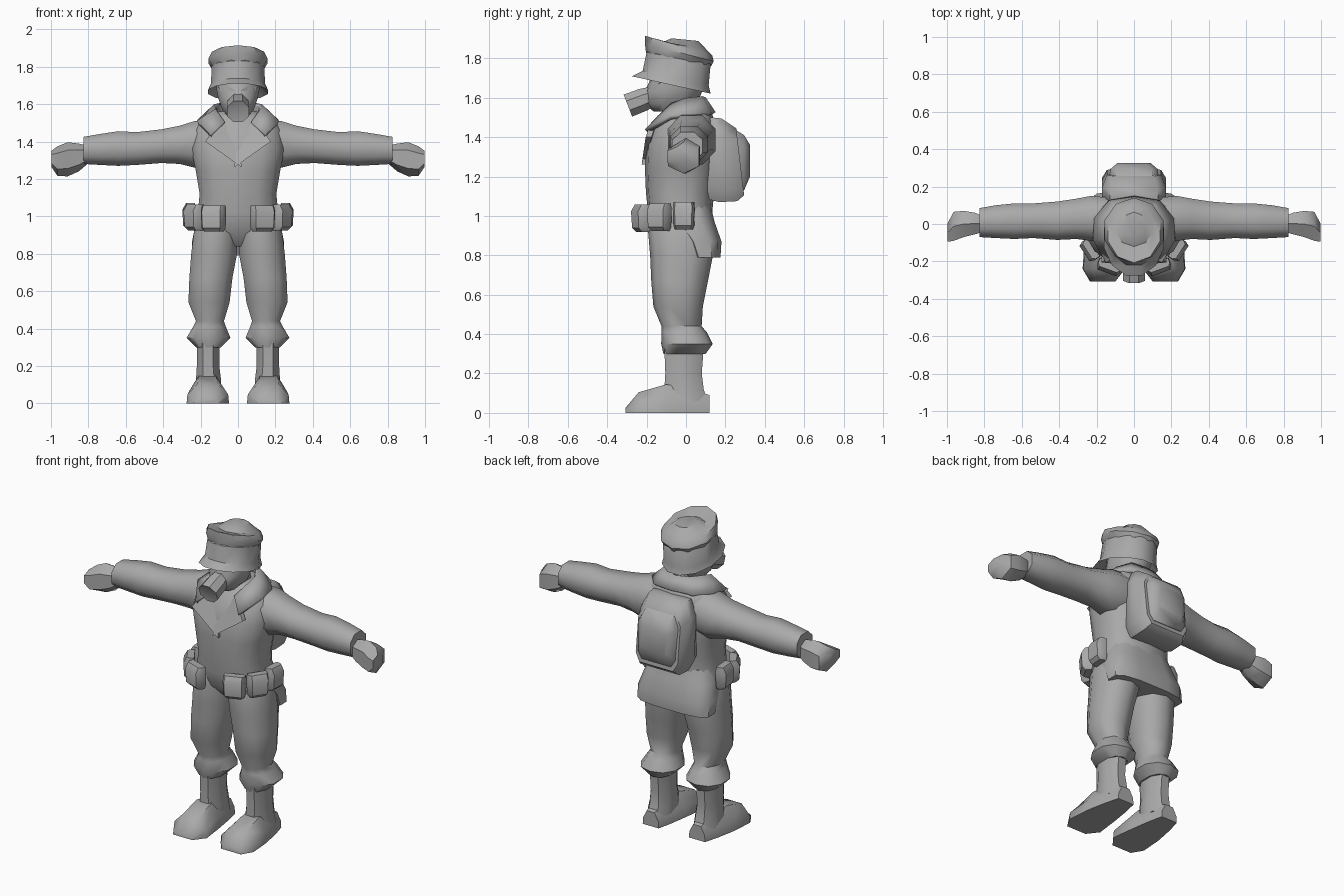
import bpy, bmesh, math
from mathutils import Vector, Matrix

grey = bpy.data.materials.new("plain grey")
grey.diffuse_color = (0.4, 0.4, 0.4, 1)


def finish(name, bm, angle=45):
    bmesh.ops.recalc_face_normals(bm, faces=bm.faces)
    me = bpy.data.meshes.new(name)
    bm.to_mesh(me)
    bm.free()
    me.materials.append(grey)
    ob = bpy.data.objects.new(name, me)
    bpy.context.collection.objects.link(ob)
    bpy.ops.object.select_all(action='DESELECT')
    bpy.context.view_layer.objects.active = ob
    ob.select_set(True)
    bpy.ops.object.shade_smooth_by_angle(angle=math.radians(angle))
    return ob


def skin(name, loops, angle=45, caps=(True, True)):
    """Join closed loops of points into a tube."""
    bm = bmesh.new()
    rows = [[bm.verts.new(p) for p in lp] for lp in loops]
    n = len(rows[0])
    for a, b in zip(rows, rows[1:]):
        for i in range(n):
            j = (i + 1) % n
            bm.faces.new((a[i], a[j], b[j], b[i]))
    if caps[0]:
        bm.faces.new(rows[0])
    if caps[1]:
        bm.faces.new(rows[-1])
    return finish(name, bm, angle)


def oval(n, power=1.0):
    """Unit ring; power under 1 makes it boxier."""
    for i in range(n):
        t = math.tau * (i + 0.5) / n
        c, s = math.cos(t), math.sin(t)
        k = math.cos(math.pi / n)
        yield (math.copysign(abs(c / k) ** power, c), math.copysign(abs(s / k) ** power, s))


def tower(name, rings, n=10, side=1, power=0.9, angle=45):
    """Rings: z, x low, x high, y low, y high, optional forward tilt."""
    loops = []
    for z, x0, x1, y0, y1, *tilt in rings:
        cx, cy, rx, ry = (x0 + x1) / 2, (y0 + y1) / 2, (x1 - x0) / 2, (y1 - y0) / 2
        k = tilt[0] if tilt else 0
        loops.append([(side * (cx + rx * u), cy + ry * v, z - k * ry * v) for u, v in oval(n, power)])
    return skin(name, loops, angle)


def limb(name, rings, n=8, side=1):
    """Rings: x, y low, y high, z low, z high."""
    loops = [[(side * x, (y0 + y1) / 2 + (y1 - y0) / 2 * u, (z0 + z1) / 2 + (z1 - z0) / 2 * v)
              for u, v in oval(n, 0.9)] for x, y0, y1, z0, z1 in rings]
    return skin(name, loops, 50)


def plate(name, pts, depth, side=1):
    """Flat panel given thickness along y."""
    front = [(side * x, y, z) for x, y, z in pts]
    back = [(x, y + depth, z) for x, y, z in front]
    return skin(name, [front, back], 30)


# Coat body and rear skirt
tower("coat", [
    (0.84, -0.17, 0.17, -0.10, 0.13), (0.92, -0.22, 0.22, -0.175, 0.14),
    (1.02, -0.215, 0.215, -0.19, 0.13), (1.12, -0.205, 0.205, -0.20, 0.14),
    (1.24, -0.225, 0.225, -0.205, 0.15), (1.36, -0.25, 0.25, -0.20, 0.15),
    (1.46, -0.235, 0.235, -0.16, 0.145), (1.52, -0.19, 0.19, -0.12, 0.13),
    (1.56, -0.10, 0.10, -0.09, 0.10)], n=14, power=0.8)
tower("coat_skirt", [
    (0.79, -0.245, 0.245, 0.02, 0.175), (0.87, -0.245, 0.245, -0.02, 0.18),
    (0.97, -0.225, 0.225, -0.10, 0.145), (1.05, -0.19, 0.19, -0.10, 0.125)], n=12, power=0.65)

for s, tag in ((1, "left"), (-1, "right")):
    # Trousers with bloused cuff
    tower("trouser_" + tag, [
        (1.00, 0.005, 0.20, -0.17, 0.12), (0.92, 0.002, 0.235, -0.185, 0.135),
        (0.80, 0.005, 0.25, -0.175, 0.13), (0.67, 0.03, 0.26, -0.17, 0.105),
        (0.54, 0.045, 0.265, -0.16, 0.08), (0.44, 0.075, 0.225, -0.12, 0.075),
        (0.41, 0.065, 0.24, -0.12, 0.10), (0.35, 0.04, 0.275, -0.12, 0.13),
        (0.30, 0.09, 0.225, -0.11, 0.095)], n=10, side=s)
    # Boot shaft and foot
    tower("boot_shaft_" + tag, [
        (0.33, 0.10, 0.22, -0.11, 0.09), (0.20, 0.10, 0.22, -0.105, 0.08),
        (0.12, 0.09, 0.225, -0.11, 0.09), (0.06, 0.09, 0.23, -0.11, 0.11)], n=8, side=s)
    foot = [(0.12, 0.105, 0.215, 0.09), (0.03, 0.085, 0.24, 0.12), (-0.10, 0.065, 0.265, 0.145),
            (-0.24, 0.048, 0.275, 0.105), (-0.308, 0.10, 0.235, 0.025)]
    skin("foot_" + tag, [[(s * (a + (b - a) * u), y, h * v) for u, v in
         ((0, 0), (1, 0), (0.98, 0.45), (0.74, 1), (0.26, 1), (0.02, 0.45))]
         for y, a, b, h in foot], 50)
    # Sleeve and mitten hand
    limb("sleeve_" + tag, [
        (0.12, -0.10, 0.14, 1.26, 1.52), (0.23, -0.09, 0.15, 1.26, 1.51),
        (0.31, -0.08, 0.135, 1.28, 1.485), (0.41, -0.085, 0.12, 1.285, 1.465),
        (0.54, -0.075, 0.11, 1.275, 1.45), (0.64, -0.08, 0.11, 1.27, 1.455),
        (0.74, -0.075, 0.10, 1.275, 1.44), (0.825, -0.07, 0.085, 1.28, 1.425)], side=s)
    limb("hand_" + tag, [
        (0.80, -0.04, 0.04, 1.29, 1.37), (0.85, -0.055, 0.06, 1.25, 1.38),
        (0.91, -0.07, 0.07, 1.225, 1.385), (0.965, -0.09, 0.065, 1.225, 1.365),
        (0.998, -0.095, 0.0, 1.27, 1.345)], n=6, side=s)
    # Belt pouches wrapped round the hip
    for i, (x, y, turn, w) in enumerate(((0.125, -0.205, -0.35, 0.065), (0.215, -0.125, -1.0, 0.06),
                                         (0.235, -0.01, -1.5, 0.055))):
        rot = Matrix.Rotation(-turn, 4, 'Z')
        loops = []
        for z, k, d in ((0.925, 0.8, 0.035), (0.945, 0.95, 0.055), (1.03, 1.0, 0.06), (1.065, 0.95, 0.04)):
            ring = []
            for u, v in ((-1, 0.05), (-1, -0.6), (-0.8, -1), (0.8, -1), (1, -0.6), (1, 0.05)):
                p = rot @ Vector((w * k * u, d * v, 0)) + Vector((x, y, z + 0.06 * (y + 0.1)))
                ring.append((s * p.x, p.y, p.z))
            loops.append(ring)
        skin("pouch_%s_%d" % (tag, i + 1), loops, 40)
    # Lapel and collar wing
    plate("lapel_" + tag, [
        (0.07, -0.135, 1.50), (0.145, -0.19, 1.445), (0.175, -0.205, 1.40),
        (-0.02, -0.225, 1.262), (-0.01, -0.21, 1.34)], 0.03, s)
    # Goggle lens
    plate("goggle_" + tag, [
        (0.015, -0.185, 1.675), (0.03, -0.187, 1.645), (0.07, -0.165, 1.645), (0.105, -0.12, 1.69),
        (0.06, -0.165, 1.70)], 0.03, s)

# Turned down collar: open strip sweeping round the neck
half = [((0.0, 0.09, 1.595), (0.0, 0.14, 1.52)), ((0.08, 0.075, 1.60), (0.13, 0.12, 1.515)),
        ((0.12, 0.0, 1.59), (0.205, 0.03, 1.51)), ((0.115, -0.07, 1.565), (0.215, -0.08, 1.50)),
        ((0.07, -0.135, 1.50), (0.145, -0.20, 1.43))]
strip = [[(-x, y, z) for x, y, z in p] for p in half[:0:-1]] + half
bm = bmesh.new()
rows = [[bm.verts.new(p) for p in pair] for pair in strip]
for a, b in zip(rows, rows[1:]):
    bm.faces.new((a[0], a[1], b[1], b[0]))
collar = finish("collar", bm)
mod = collar.modifiers.new("thickness", 'SOLIDIFY')
mod.thickness = 0.025
mod.offset = 0

# Neck and masked head
tower("neck", [(1.46, -0.085, 0.085, -0.10, 0.07), (1.62, -0.07, 0.07, -0.09, 0.06)], n=8)
tower("head", [
    (1.53, -0.05, 0.05, -0.16, 0.00), (1.57, -0.085, 0.085, -0.205, 0.05),
    (1.63, -0.105, 0.105, -0.205, 0.075), (1.68, -0.115, 0.115, -0.18, 0.09),
    (1.78, -0.11, 0.11, -0.16, 0.09)], n=10)
# Mask filter
axis = Vector((0, -0.93, -0.36))
up = Vector((0, -0.36, 0.93))
skin("mask_filter", [[Vector((0, -0.295, 1.56)) + axis * d + r * (Vector((1, 0, 0)) * u + up * v)
     for u, v in oval(8)] for d, r in ((-0.16, 0.045), (-0.085, 0.058), (0, 0.06), (-0.004, 0.045))], 40)

# Helmet shell with flared rim, slanted down to the back
tower("helmet", [
    (1.715, -0.10, 0.10, -0.16, 0.09, 0.1), (1.665, -0.16, 0.16, -0.275, 0.125, 0.22),
    (1.70, -0.145, 0.145, -0.22, 0.115, 0.22), (1.80, -0.14, 0.14, -0.20, 0.125, 0.19),
    (1.82, -0.12, 0.12, -0.17, 0.11, 0.19)], n=12, power=1.0, angle=40)
# Cap crown with overhanging edge and raised centre
tower("cap_crown", [
    (1.795, -0.138, 0.138, -0.195, 0.12, 0.2), (1.83, -0.157, 0.157, -0.20, 0.132, 0.26),
    (1.865, -0.14, 0.14, -0.20, 0.125, 0.29), (1.865, -0.10, 0.10, -0.115, 0.095, 0.15),
    (1.895, -0.06, 0.06, -0.07, 0.06, 0.1)], n=10, power=1.0, angle=40)

# Backpack: stacked rings along y, then a pocket panel
box = ((-1, -0.7), (-0.8, -1), (0.8, -1), (1, -0.7), (1, 0.6), (0.75, 1), (-0.75, 1), (-1, 0.6))
skin("backpack", [[(w * u, y + 0.02 * v * lean, c + h * v) for u, v in box] for y, w, c, h, lean in (
    (0.11, 0.15, 1.285, 0.20, 0), (0.15, 0.17, 1.285, 0.215, -1), (0.22, 0.17, 1.285, 0.21, -2),
    (0.275, 0.145, 1.275, 0.17, -1))], 50)
skin("backpack_pocket", [[(w * u, y, c + h * v) for u, v in box] for y, w, c, h in (
    (0.24, 0.135, 1.28, 0.165), (0.295, 0.125, 1.27, 0.14), (0.325, 0.09, 1.28, 0.08))], 50)
